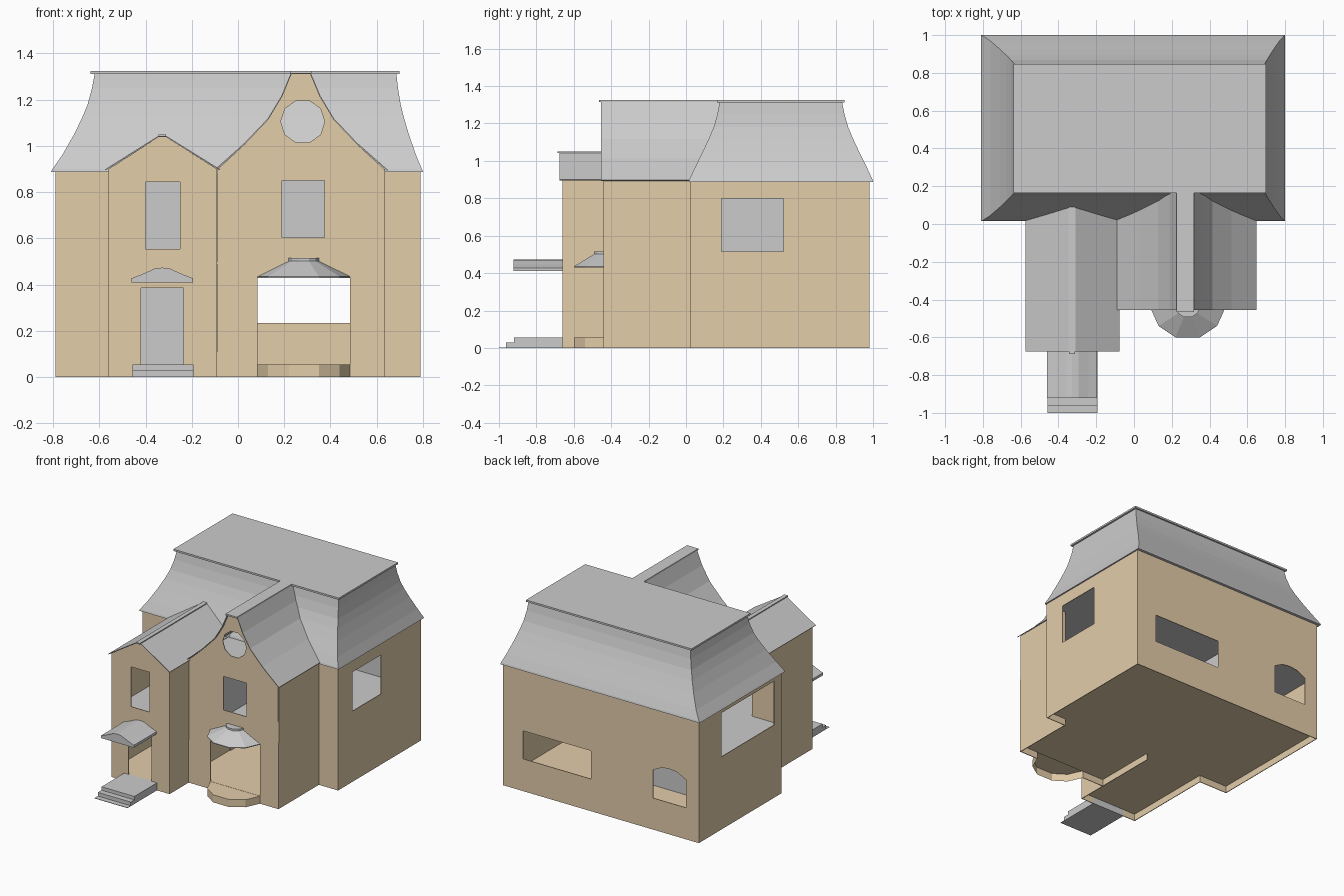
import bpy, bmesh, math
from mathutils import Matrix

if "Cube" in bpy.data.objects:
    bpy.data.objects.remove(bpy.data.objects["Cube"])

tan = bpy.data.materials.new("tan_wall")
tan.diffuse_color = (0.77, 0.61, 0.40, 1)
tan.use_nodes = True
tan.node_tree.nodes["Principled BSDF"].inputs["Base Color"].default_value = tan.diffuse_color
T = 0.005  # wall thickness


def finish(name, bm, mat=None):
    bmesh.ops.remove_doubles(bm, verts=bm.verts, dist=1e-5)
    bmesh.ops.recalc_face_normals(bm, faces=bm.faces)
    for f in bm.faces:
        f.smooth = False
    me = bpy.data.meshes.new(name)
    bm.to_mesh(me)
    bm.free()
    ob = bpy.data.objects.new(name, me)
    bpy.context.collection.objects.link(ob)
    if mat:
        me.materials.append(mat)
    return ob


def panel(name, axis, lo, hi, outline, holes=(), mat=None):
    """Flat outline with holes, thickened from lo to hi along the axis."""
    cu = bpy.data.curves.new(name, 'CURVE')
    cu.dimensions, cu.fill_mode, cu.extrude = '2D', 'BOTH', (hi - lo) / 2
    for loop in (outline, *holes):
        sp = cu.splines.new('POLY')
        sp.points.add(len(loop) - 1)
        for p, (u, v) in zip(sp.points, loop):
            p.co = (u, v, 0, 1)
        sp.use_cyclic_u = True
    tmp = bpy.data.objects.new(name + "_curve", cu)
    bm = bmesh.new()
    bm.from_mesh(tmp.to_mesh())
    bpy.data.objects.remove(tmp)
    bpy.data.curves.remove(cu)
    c = (lo + hi) / 2
    m = {'x': Matrix(((0, 0, 1, c), (1, 0, 0, 0), (0, 1, 0, 0), (0, 0, 0, 1))),
         'y': Matrix(((1, 0, 0, 0), (0, 0, -1, c), (0, 1, 0, 0), (0, 0, 0, 1))),
         'z': Matrix.Translation((0, 0, c))}[axis]
    bm.transform(m)
    return finish(name, bm, mat)


def rect(u0, u1, v0, v1):
    return [(u0, v0), (u1, v0), (u1, v1), (u0, v1)]


def loft(name, rings, mat=None, open_base=False):
    """Solid through rings of equal point count; open_base drops bottom and rear."""
    bm = bmesh.new()
    vs = [[bm.verts.new(p) for p in r] for r in rings]
    n = len(vs[0])
    for a, b in zip(vs, vs[1:]):
        for i in range(n - 1 if open_base else n):
            bm.faces.new((a[i], a[(i + 1) % n], b[(i + 1) % n], b[i]))
    if not open_base:
        bm.faces.new(vs[0][::-1])
    bm.faces.new(vs[-1])
    return finish(name, bm, mat)


# Floors following the stepped footprint (raised ground floor, open below)
foot = [(-.788, .978), (-.788, .028), (-.558, .028), (-.558, -.658), (-.092, -.658), (-.092, -.438),
        (.633, -.438), (.633, .028), (.788, .028), (.788, .978)]
panel("ground_floor", 'z', .049, .055, foot, mat=tan)
panel("upper_floor", 'z', .487, .5, foot)
panel("attic_floor", 'z', .88, .887, foot)

# Gable outlines shared by walls and roofs
gl = [(-.56, .90), (-.345, 1.038), (-.31, 1.038), (-.09, .90)]
half = [(.36, .90), (.24, 1.01), (.14, 1.115), (.08, 1.215), (.04, 1.312)]
gr = [(.272 - x, z) for x, z in half] + [(.272 + x, z) for x, z in half[::-1]]
disc = [(.28 + .095 * math.cos(math.tau * i / 10), 1.105 + .095 * math.sin(math.tau * i / 10)) for i in range(10)]

# Front walls; the right one is notched for the open bay
panel("left_gable_wall", 'y', -.66, -.66 + T, [(-.56, 0)] + gl + [(-.09, 0)],
      [rect(-.42, -.235, .055, .385), rect(-.4, -.25, .555, .845)], tan)
panel("right_gable_wall", 'y', -.44, -.44 + T,
      [(-.09, 0)] + gr + [(.635, 0), (.485, 0), (.485, .43), (.085, .43), (.085, 0)],
      [rect(.19, .375, .605, .85), disc], tan)
panel("front_wall_left", 'y', .025, .025 + T, rect(-.79, -.56, 0, .89), mat=tan)
panel("front_wall_right", 'y', .025, .025 + T, rect(.635, .79, 0, .89), mat=tan)

# Back wall with wide window and arched window
arch = [(-.685, .23), (-.42, .23), (-.42, .435), (-.49, .47), (-.55, .478), (-.615, .47), (-.685, .435)]
panel("back_wall", 'y', .98 - T, .98, rect(-.79, .79, 0, .89), [rect(.08, .63, .235, .44), arch], tan)

# Side walls, fitted between the front and back walls
y0, y1 = .025 + T, .98 - T
panel("left_wall", 'x', -.79, -.79 + T, rect(y0, y1, 0, .89), [rect(.11, .72, .53, .85)], tan)
panel("right_wall", 'x', .79 - T, .79, rect(y0, y1, 0, .89), [rect(.19, .52, .515, .80)], tan)
panel("left_wing_outer_wall", 'x', -.56, -.56 + T, rect(-.66 + T, y0, 0, .9), mat=tan)
panel("left_wing_inner_wall", 'x', -.09 - T, -.09, rect(-.66 + T, y0, 0, .9), mat=tan)
panel("right_wing_wall", 'x', .635 - T, .635, rect(-.44 + T, y0, 0, .9), mat=tan)

# Interior partitions
panel("centre_partition", 'x', -.09, -.082, rect(.03, .975, .055, .487))
panel("upper_partition", 'x', .12, .128, rect(-.435, .76, .5, .88))
panel("hall_partition", 'y', .5, .508, rect(-.785, -.09, .055, .487))
panel("bedroom_partition", 'y', .76, .768, rect(-.785, .785, .5, .88))

# Main roof: flared hip rising to a flat deck
flare = [(.888, 0), (.9, .04), (.96, .26), (1.05, .53), (1.12, .71), (1.18, .84), (1.25, .94), (1.312, 1)]
base, inset = (-.81, .80, .015, 1.0), (.19, -.115, .165, -.165)
rings = []
for z, f in flare:
    x0, x1, ya, yb = [b + d * f ** e for b, d, e in zip(base, inset, (1, 1, 1.25, 1.25))]
    rings.append([(x, y, z) for x, y in rect(x0, x1, ya, yb)])
loft("main_roof", rings)
panel("roof_deck", 'z', 1.312, 1.325, rect(-.637, .698, .165, .847))


def slope_y(z):
    """Depth at which the main roof front sits at height z."""
    for (z0, a), (z1, b) in zip(flare, flare[1:]):
        if z <= z1:
            return .015 + .165 * (a + (b - a) * max(0, z - z0) / (z1 - z0)) ** 1.25
    return .2


# Gable roofs, running back until they meet the main slope
def gable_roof(name, prof, front):
    bm = bmesh.new()
    a = [bm.verts.new((x, front, z)) for x, z in prof]
    b = [bm.verts.new((x, slope_y(z) + .012, z)) for x, z in prof]
    for i in range(len(prof) - 1):
        bm.faces.new((a[i], a[i + 1], b[i + 1], b[i]))
    bm.normal_update()
    me = bpy.data.meshes.new(name)
    bm.to_mesh(me)
    bm.free()
    ob = bpy.data.objects.new(name, me)
    bpy.context.collection.objects.link(ob)
    mod = ob.modifiers.new("thickness", 'SOLIDIFY')
    mod.thickness, mod.offset = .005, 1


gable_roof("left_gable_roof", [(-.572, .895)] + gl[1:3] + [(-.08, .895)], -.675)
gable_roof("right_gable_roof", [(-.095, .897)] + gr[1:-1] + [(.645, .893)], -.455)
panel("left_ridge_cap", 'z', 1.042, 1.05, rect(-.343, -.312, -.687, .11))
panel("right_ridge_cap", 'z', 1.314, 1.325, rect(.225, .317, -.465, .18))

# Bay: faceted base and low faceted roof
bay = [(.2, 0), (.155, -.1), (.065, -.16), (-.065, -.16), (-.155, -.1), (-.2, 0)]


def bay_ring(s, z):
    return [(.285 + x * s, -.44 + y * s, z) for x, y in bay]


loft("bay_base", [bay_ring(1, 0), bay_ring(1, .055)], tan, open_base=True)
loft("bay_roof", [bay_ring(1, .43), bay_ring(1, .435), bay_ring(.29, .505)])
loft("bay_roof_cap", [bay_ring(.33, .503), bay_ring(.33, .516)])

# Entrance steps and bowed canopy
for i, (y, z) in enumerate([(-1.0, .003), (-.962, .03), (-.92, .055)]):
    panel("step_%d" % (i + 1), 'z', 0, z, rect(-.457, -.192, y, -.655))
canopy = [(-.46, .41), (-.195, .41), (-.195, .428), (-.24, .445), (-.295, .47), (-.328, .474),
          (-.36, .47), (-.415, .445), (-.46, .428)]
panel("door_canopy", 'y', -.922, -.655, canopy)
